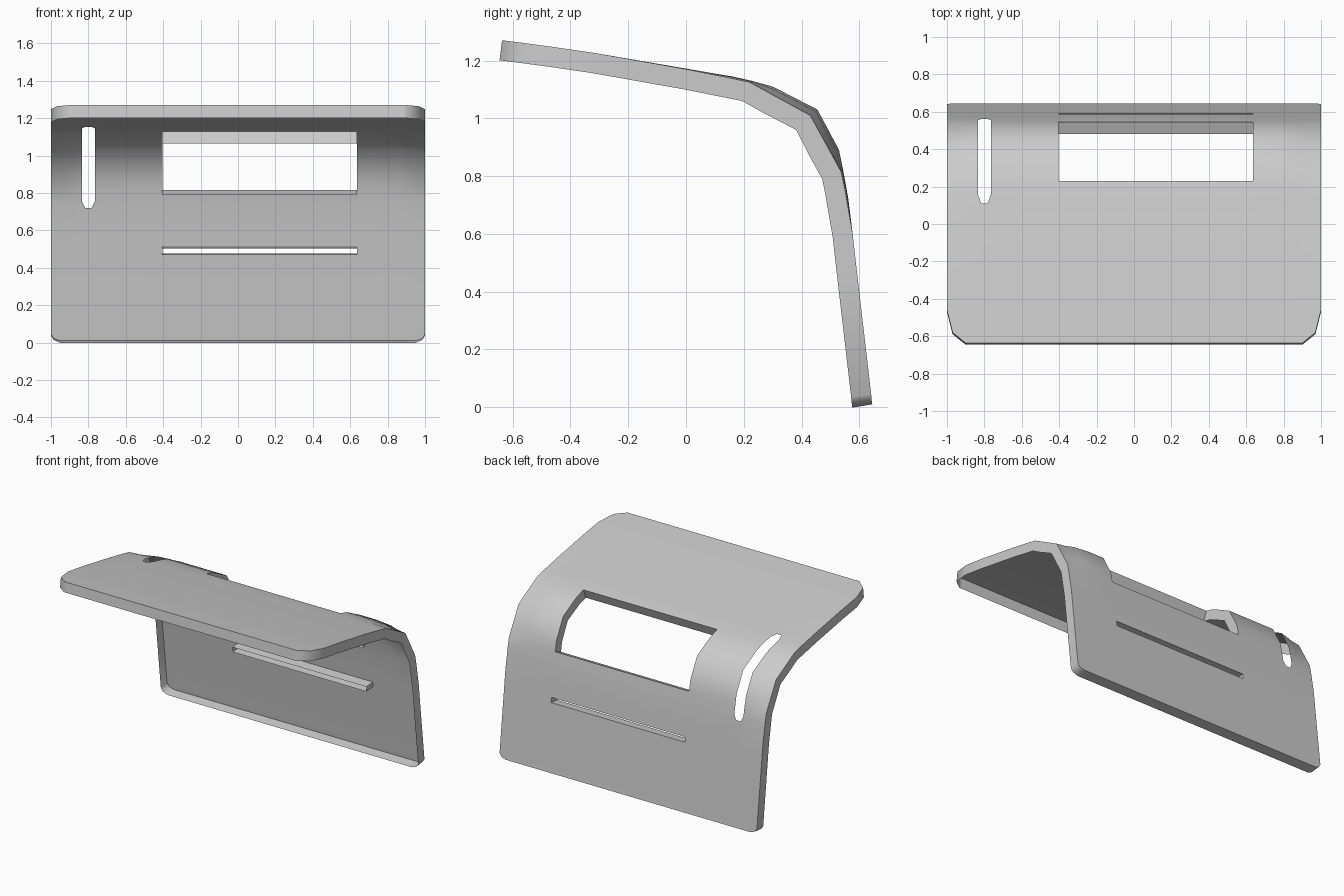
import bpy, bmesh
from mathutils import Vector

if "Cube" in bpy.data.objects:
    bpy.data.objects.remove(bpy.data.objects["Cube"])

DEPTH = 0.07      # depth of the turned-in rim

# Section rows: y, z in the middle, y, z at the side edges, half width
ROWS = [
    (-.637, 1.270, -.637, 1.270, .90),
    (-.580, 1.263, -.580, 1.263, .97),
    (-.460, 1.247, -.460, 1.247, 1),
    (-.310, 1.225, -.310, 1.225, 1),
    (.000, 1.172, .000, 1.170, 1),
    (.110, 1.153, .110, 1.148, 1),    # 5 notch start
    (.160, 1.145, .155, 1.139, 1),
    (.230, 1.129, .220, 1.125, 1),    # 7 window top
    (.300, 1.110, .300, 1.081, 1),
    (.455, 1.030, .430, 1.010, 1),
    (.530, .890, .496, .890, 1),
    (.545, .815, .537, .815, 1),      # 11 window bottom
    (.556, .755, .550, .755, 1),
    (.562, .720, .556, .720, 1),      # 13 notch end
    (.577, .600, .577, .600, 1),
    (.587, .510, .587, .510, 1),      # 15 slit top
    (.591, .475, .591, .475, 1),      # 16 slit bottom
    (.641, .045, .641, .045, 1),
    (.643, .022, .643, .022, .985),
    (.645, .010, .645, .010, .95),
]
COLS = [-1, -.94, -.88, -.835, -.765, -.6, -.405, .635, .75, .87, .94, 1]

# Holes as (first row, last row, left x, right x)
NOTCH = (5, 13, -.835, -.765)
WINDOW = (7, 11, -.405, .635)
SLIT = (15, 16, -.405, .635)


def in_hole(r, c):
    return any(a <= r < b and lo <= COLS[c] < hi
               for a, b, lo, hi in (NOTCH, WINDOW, SLIT))


def inward(r):
    """Direction from the outer skin to the inside at a row."""
    a, b = ROWS[max(r - 1, 0)], ROWS[min(r + 1, len(ROWS) - 1)]
    t = Vector((0, b[2] - a[2], b[3] - a[3])).normalized()
    return Vector((0, t.z, -t.y))


def point(r, c):
    ym, zm, ye, ze, half = ROWS[r]
    x = COLS[c]
    w = min(1, (1 - abs(x)) / .2)
    w = w * w * (3 - 2 * w)
    if r in NOTCH[:2] and x in NOTCH[2:]:       # rounded notch ends
        x = -.8 + (x + .8) * .5
    if abs(x) > .86:                            # rounded corners
        x = (1 if x > 0 else -1) * (.86 + (abs(x) - .86) * (half - .86) / .14)
    return Vector((x, ye + (ym - ye) * w, ze + (zm - ze) * w))


# Bent skin with openings
bm = bmesh.new()
row_of = {}
grid = []
for r in range(len(ROWS)):
    line = []
    for c in range(len(COLS)):
        v = bm.verts.new(point(r, c))
        row_of[v] = r
        line.append(v)
    grid.append(line)
for r in range(len(ROWS) - 1):
    for c in range(len(COLS) - 1):
        if not in_hole(r, c):
            bm.faces.new((grid[r][c], grid[r + 1][c],
                          grid[r + 1][c + 1], grid[r][c + 1]))
for v in [v for v in bm.verts if not v.link_faces]:
    bm.verts.remove(v)
bm.normal_update()
if grid[2][2].normal.z < 0:
    bmesh.ops.reverse_faces(bm, faces=bm.faces[:])

# Turned-in rim around the outline, the window and the slit
rim = [e for e in bm.edges if e.is_boundary
       and not all(abs(v.co.x + .8) < .05 and 5 <= row_of[v] <= 13 for v in e.verts)]
inner = {}
for e in rim:
    for v in e.verts:
        if v not in inner:
            inner[v] = bm.verts.new(v.co + inward(row_of[v]) * DEPTH)
for e in rim:
    loop = e.link_loops[0]
    a, b = loop.vert, loop.link_loop_next.vert
    bm.faces.new((b, a, inner[a], inner[b]))

mesh = bpy.data.meshes.new("bent_cover")
bm.to_mesh(mesh)
bm.free()
cover = bpy.data.objects.new("bent_cover", mesh)
bpy.context.collection.objects.link(cover)
bpy.context.view_layer.objects.active = cover
cover.select_set(True)
bpy.ops.object.shade_smooth_by_angle(angle=0.7)
